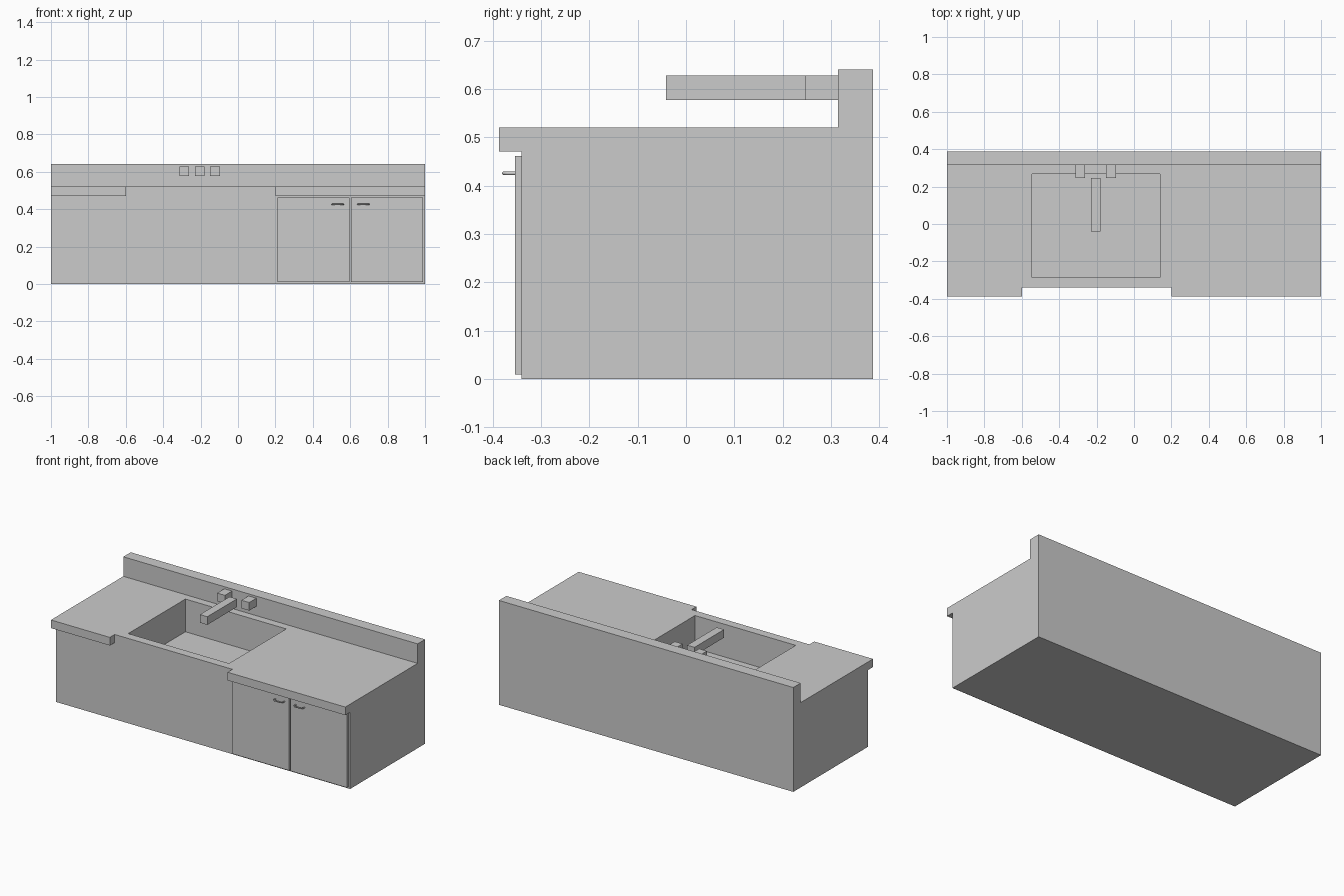
import bpy, bmesh

if "Cube" in bpy.data.objects:
    bpy.data.objects.remove(bpy.data.objects["Cube"])


def link_mesh(name, bm):
    bmesh.ops.recalc_face_normals(bm, faces=bm.faces)
    mesh = bpy.data.meshes.new(name)
    bm.to_mesh(mesh)
    bm.free()
    obj = bpy.data.objects.new(name, mesh)
    bpy.context.collection.objects.link(obj)
    return obj


def box(name, x, y, z):
    bm = bmesh.new()
    bmesh.ops.create_cube(bm, size=1)
    for v in bm.verts:
        v.co = [(a + b) / 2 + c * (b - a) for c, (a, b) in zip(v.co, (x, y, z))]
    return link_mesh(name, bm)


def cut(target, cutter):
    cutter.hide_render = True
    cutter.hide_set(True)
    mod = target.modifiers.new(cutter.name, 'BOOLEAN')
    mod.operation = 'DIFFERENCE'
    mod.solver = 'EXACT'
    mod.object = cutter


BACK, FRONT = 0.387, -0.34

# Cabinet, overhanging counter and backsplash: one side profile extruded in x
profile = [(FRONT, 0), (BACK, 0), (BACK, 0.641), (0.315, 0.641),
           (0.315, 0.521), (-BACK, 0.521), (-BACK, 0.471), (FRONT, 0.471)]
bm = bmesh.new()
face = bm.faces.new([bm.verts.new((-1, y, z)) for y, z in profile])
ext = bmesh.ops.extrude_face_region(bm, geom=[face])
bmesh.ops.translate(bm, vec=(2, 0, 0),
                    verts=[g for g in ext['geom'] if isinstance(g, bmesh.types.BMVert)])
cabinet = link_mesh("cabinet", bm)

# Counter set-back in front of the sink, and the basin
cut(cabinet, box("front_notch_cutter", (-0.6, 0.2), (-0.5, FRONT), (0.4, 0.6)))
cut(cabinet, box("basin_cutter", (-0.545, 0.14), (-0.287, 0.268), (0.32, 0.7)))

# Wall tap: spout and two knobs
TAP_Z = (0.578, 0.628)
box("spout", (-0.23, -0.18), (-0.041, 0.246), TAP_Z)
for side, x in (("left", -0.2875), ("right", -0.1225)):
    box(f"tap_knob_{side}", (x - 0.0265, x + 0.0265), (0.246, 0.315), TAP_Z)


# Pull handle: round bar bent into a bracket
def pull(name, x0, x1, z=0.426):
    curve = bpy.data.curves.new(name, 'CURVE')
    curve.dimensions = '3D'
    curve.bevel_depth = 0.004
    curve.bevel_resolution = 2
    curve.use_fill_caps = True
    path = [(x0, -0.352), (x0, -0.369), (x0 + 0.007, -0.377),
            (x1 - 0.007, -0.377), (x1, -0.369), (x1, -0.352)]
    spline = curve.splines.new('POLY')
    spline.points.add(len(path) - 1)
    for p, (x, y) in zip(spline.points, path):
        p.co = (x, y, z, 1)
    bpy.context.collection.objects.link(bpy.data.objects.new(name, curve))


# Pair of doors with handles
for side, x0, x1, h0 in (("left", 0.212, 0.595, 0.504), ("right", 0.605, 0.988, 0.641)):
    box(f"door_{side}", (x0, x1), (-0.354, FRONT), (0.01, 0.462))
    pull(f"door_handle_{side}", h0, h0 + 0.059)
